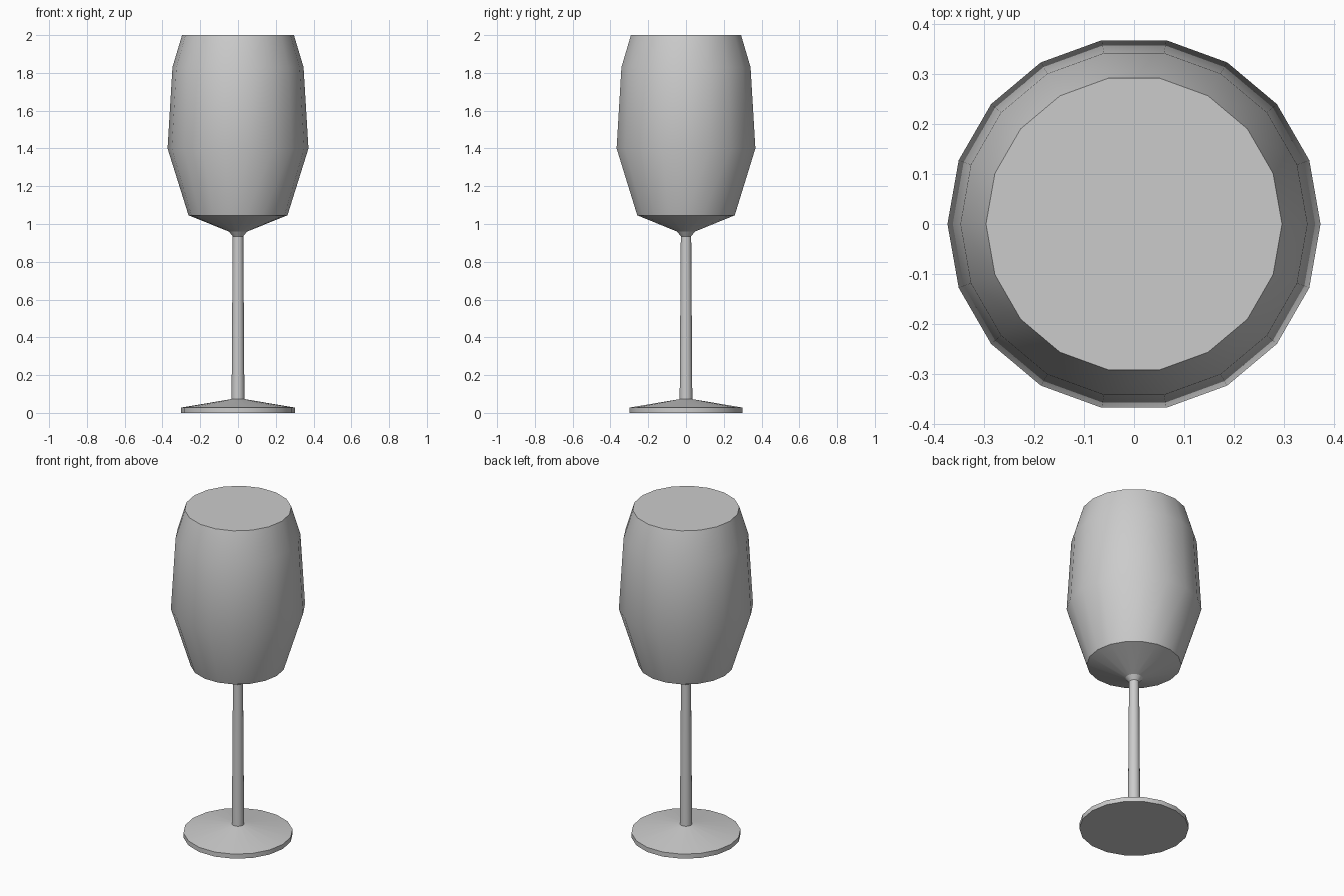
import bpy, bmesh
from math import cos, sin, tau, radians

if "Cube" in bpy.data.objects:
    bpy.data.objects.remove(bpy.data.objects["Cube"])

SIDES = 18


def lathe(name, profile, cap_bottom=False, cap_top=False):
    """Revolve (radius, height) points around z, optionally closing the ends."""
    bm = bmesh.new()
    rings = [[bm.verts.new((r * cos(tau * i / SIDES), r * sin(tau * i / SIDES), z))
              for i in range(SIDES)] for r, z in profile]
    for low, high in zip(rings, rings[1:]):
        for i in range(SIDES):
            j = (i + 1) % SIDES
            bm.faces.new((low[i], low[j], high[j], high[i]))
    if cap_bottom:
        bm.faces.new(rings[0][::-1])
    if cap_top:
        bm.faces.new(rings[-1])
    mesh = bpy.data.meshes.new(name)
    bm.to_mesh(mesh)
    bm.free()
    obj = bpy.data.objects.new(name, mesh)
    bpy.context.collection.objects.link(obj)
    bpy.ops.object.select_all(action='DESELECT')
    obj.select_set(True)
    bpy.context.view_layer.objects.active = obj
    bpy.ops.object.shade_smooth_by_angle(angle=radians(30))
    return obj


# Round foot with a shallow conical top
lathe("foot", [(0.303, 0), (0.303, 0.028), (0.034, 0.073)], cap_bottom=True)

# Slim stem, slightly tapered, flaring under the bowl
lathe("stem", [(0.034, 0.073), (0.028, 0.935), (0.048, 0.96)])

# Bowl with a closed flat top
lathe("bowl", [(0.048, 0.96), (0.262, 1.046), (0.373, 1.4),
               (0.347, 1.83), (0.296, 2.0)], cap_top=True)
